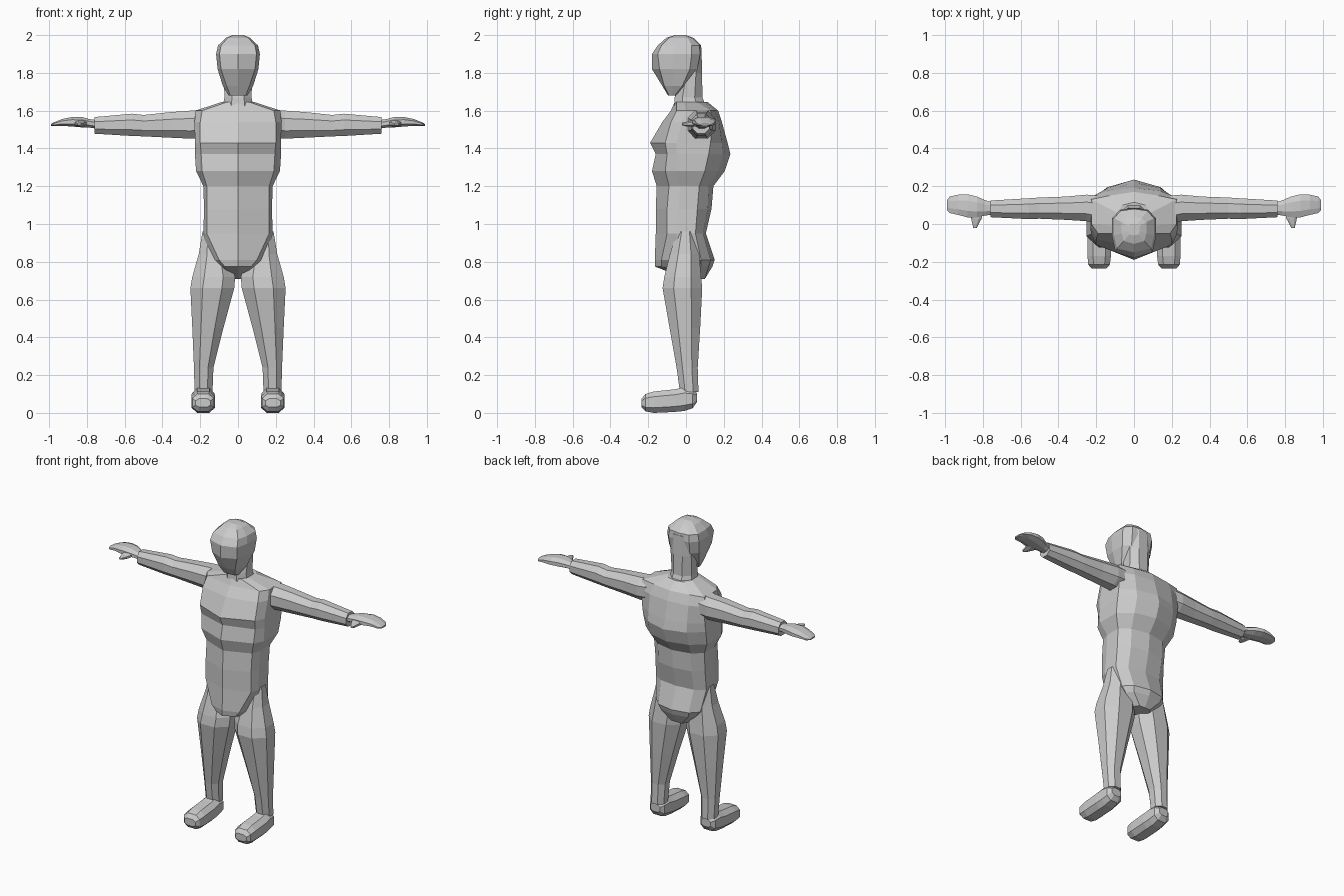
import bpy, bmesh

grey = bpy.data.materials.new("light_grey")
grey.diffuse_color = (0.6, 0.6, 0.6, 1)


def loft(name, rings, mirror=False):
    """Skin a list of equal-length point rings and cap both ends."""
    bm = bmesh.new()
    loops = [[bm.verts.new(p) for p in ring] for ring in rings]
    n = len(loops[0])
    for a, b in zip(loops, loops[1:]):
        for i in range(n):
            j = (i + 1) % n
            bm.faces.new((a[i], a[j], b[j], b[i]))
    bm.faces.new(loops[0])
    bm.faces.new(loops[-1])
    bmesh.ops.recalc_face_normals(bm, faces=bm.faces)
    mesh = bpy.data.meshes.new(name)
    bm.to_mesh(mesh)
    bm.free()
    mesh.materials.append(grey)
    ob = bpy.data.objects.new(name, mesh)
    bpy.context.collection.objects.link(ob)
    if mirror:
        ob.modifiers.new("Mirror", "MIRROR")
    return ob


def body_ring(z, front, front_w, front_y, side_w, side_f, side_b, back_w, back_y, back):
    """Ten-sided symmetric section with a centre ridge front and back."""
    half = [(front_w, front_y), (side_w, side_f), (side_w, side_b), (back_w, back_y)]
    pts = [(0, front)] + half + [(0, back)] + [(-x, y) for x, y in reversed(half)]
    return [(x, y, z) for x, y in pts]


def octagon(a0, a1, b0, b1, c=0.28):
    """Rectangle with cut corners."""
    da, db = (a1 - a0) * c, (b1 - b0) * c
    return [(a0 + da, b0), (a1 - da, b0), (a1, b0 + db), (a1, b1 - db),
            (a1 - da, b1), (a0 + da, b1), (a0, b1 - db), (a0, b0 + db)]


def along_x(rows, c=0.28):
    return [[(r[0], y, z) for y, z in octagon(*r[1:], c)] for r in rows]


def along_y(rows, c=0.28):
    return [[(x, r[0], z) for x, z in octagon(*r[1:], c)] for r in rows]


def along_z(rows, c=0.28):
    return [[(x, y, r[0]) for x, y in octagon(*r[1:], c)] for r in rows]


# Torso from crotch to collar
loft("torso", [body_ring(*r) for r in [
    (0.71, 0.00, 0.03, 0.01, 0.06, 0.03, 0.07, 0.04, 0.10, 0.10),
    (0.775, -0.165, 0.07, -0.13, 0.13, -0.02, 0.08, 0.10, 0.12, 0.14),
    (0.81, -0.165, 0.10, -0.13, 0.16, -0.03, 0.08, 0.11, 0.13, 0.152),
    (0.95, -0.16, 0.165, -0.10, 0.183, -0.05, 0.05, 0.12, 0.09, 0.105),
    (1.08, -0.16, 0.165, -0.10, 0.18, -0.04, 0.06, 0.12, 0.115, 0.135),
    (1.20, -0.155, 0.165, -0.09, 0.183, -0.03, 0.07, 0.12, 0.12, 0.145),
    (1.28, -0.18, 0.19, -0.11, 0.222, -0.05, 0.10, 0.14, 0.17, 0.205),
    (1.37, -0.16, 0.195, -0.10, 0.228, -0.05, 0.12, 0.14, 0.195, 0.235),
    (1.43, -0.19, 0.20, -0.11, 0.228, -0.05, 0.13, 0.14, 0.19, 0.22),
    (1.54, -0.125, 0.20, -0.08, 0.23, -0.02, 0.14, 0.14, 0.175, 0.19),
    (1.60, -0.08, 0.19, -0.05, 0.225, 0.00, 0.13, 0.13, 0.15, 0.17),
    (1.645, -0.06, 0.06, -0.05, 0.09, -0.01, 0.06, 0.06, 0.10, 0.115)]])

# Neck running straight up into the back of the head
loft("neck", along_z([
    (1.60, -0.085, 0.085, -0.065, 0.115),
    (1.67, -0.072, 0.072, -0.06, 0.087),
    (1.80, -0.075, 0.075, -0.03, 0.085),
    (1.93, -0.07, 0.07, 0.0, 0.082)]))

# Head with tapered face and chin
loft("head", [body_ring(*r) for r in [
    (1.68, -0.095, 0.04, -0.09, 0.05, -0.075, -0.06, 0.03, -0.05, -0.05),
    (1.73, -0.125, 0.06, -0.115, 0.08, -0.07, -0.02, 0.05, 0.0, 0.01),
    (1.82, -0.18, 0.09, -0.14, 0.108, -0.07, 0.02, 0.07, 0.06, 0.07),
    (1.90, -0.18, 0.098, -0.15, 0.116, -0.07, 0.03, 0.075, 0.075, 0.083),
    (1.945, -0.15, 0.09, -0.13, 0.106, -0.06, 0.03, 0.07, 0.07, 0.08),
    (1.985, -0.105, 0.055, -0.09, 0.065, -0.05, 0.01, 0.04, 0.03, 0.04),
    (2.0, -0.06, 0.025, -0.055, 0.03, -0.04, -0.01, 0.02, 0.0, 0.0)]])

# Arms
loft("arms", along_x([
    (0.19, 0.00, 0.15, 1.455, 1.605),
    (0.25, 0.015, 0.155, 1.452, 1.60),
    (0.36, 0.022, 0.145, 1.457, 1.592),
    (0.50, 0.028, 0.14, 1.464, 1.577),
    (0.56, 0.026, 0.136, 1.466, 1.584),
    (0.76, 0.036, 0.124, 1.478, 1.566)]), True)

# Hands and thumbs
loft("hands", along_x([
    (0.75, 0.05, 0.115, 1.505, 1.55),
    (0.785, 0.045, 0.125, 1.51, 1.555),
    (0.83, 0.035, 0.145, 1.512, 1.567),
    (0.88, 0.035, 0.157, 1.516, 1.566),
    (0.93, 0.048, 0.155, 1.52, 1.556),
    (0.975, 0.058, 0.145, 1.518, 1.538),
    (0.99, 0.075, 0.125, 1.52, 1.53)]), True)
loft("thumbs", along_y([
    (-0.022, 0.832, 0.85, 1.523, 1.535),
    (0.00, 0.822, 0.855, 1.517, 1.541),
    (0.03, 0.805, 0.862, 1.515, 1.547),
    (0.06, 0.80, 0.87, 1.517, 1.55)]), True)

# Legs
loft("legs", along_z([
    (0.11, 0.135, 0.23, -0.032, 0.066),
    (0.24, 0.13, 0.233, -0.05, 0.062),
    (0.45, 0.077, 0.242, -0.087, 0.075),
    (0.66, 0.02, 0.252, -0.124, 0.086),
    (0.72, 0.015, 0.242, -0.115, 0.08),
    (0.84, 0.05, 0.208, -0.085, 0.07),
    (0.96, 0.09, 0.188, -0.05, 0.045)]), True)

# Feet
loft("feet", along_y([
    (-0.235, 0.145, 0.225, 0.03, 0.075),
    (-0.215, 0.128, 0.242, 0.008, 0.10),
    (-0.17, 0.122, 0.246, 0.0, 0.113),
    (-0.06, 0.122, 0.246, 0.005, 0.125),
    (-0.01, 0.126, 0.242, 0.01, 0.135),
    (0.035, 0.13, 0.238, 0.025, 0.125),
    (0.057, 0.15, 0.218, 0.055, 0.105)], 0.24), True)
